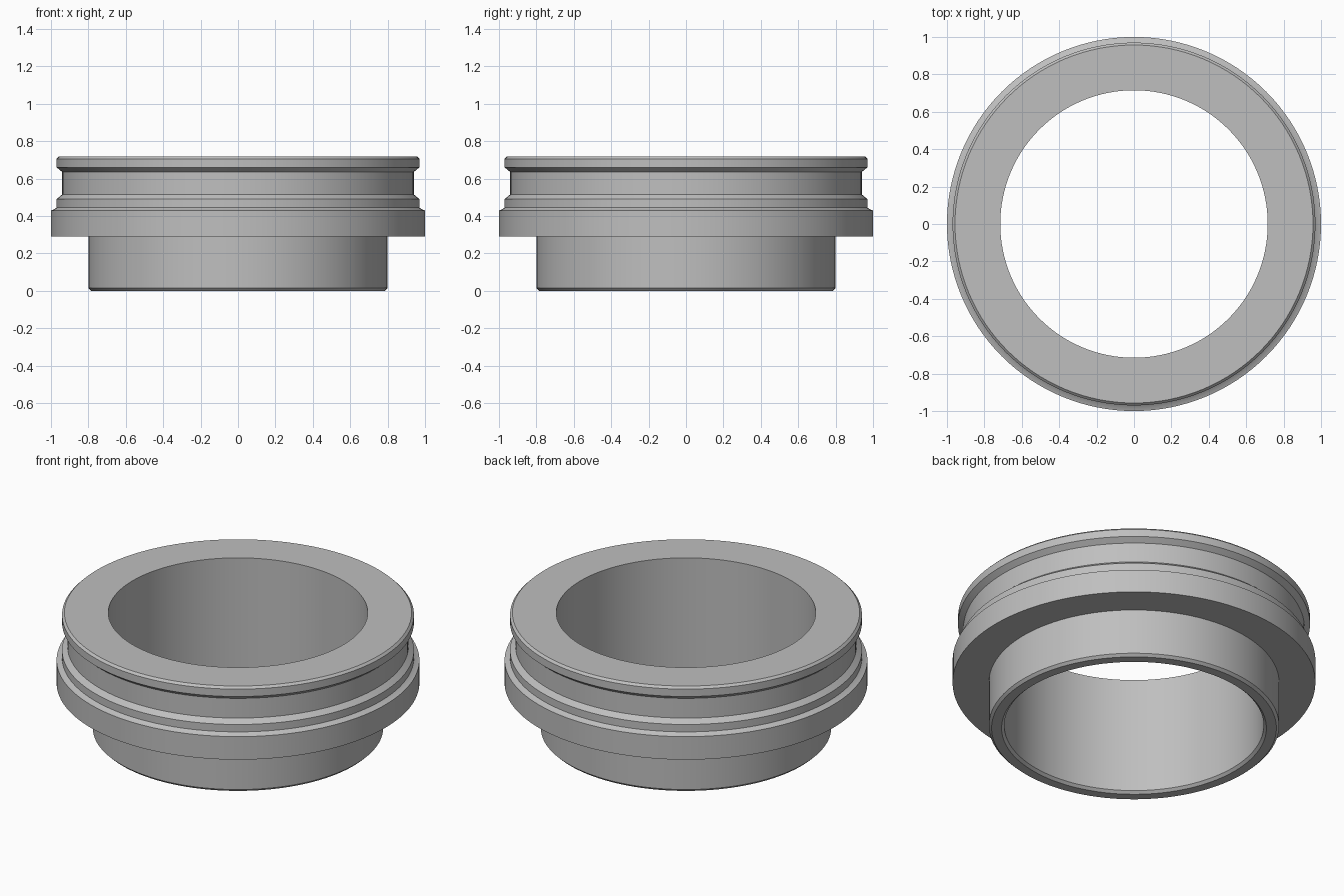
import bpy, bmesh
from math import radians, tau
from mathutils import Matrix

cube = bpy.data.objects.get("Cube")
if cube:
    bpy.data.objects.remove(cube, do_unlink=True)

SEGMENTS = 128

# Plain grey metal
metal = bpy.data.materials.new("grey metal")
metal.use_nodes = True
grey = (0.52, 0.52, 0.52, 1)
metal.diffuse_color = grey
metal.node_tree.nodes["Principled BSDF"].inputs["Base Color"].default_value = grey

# Closed ring cross-section as (radius, height)
profile = [
    (0.73, 0), (0.785, 0), (0.80, 0.015),               # bottom rim
    (0.80, 0.29), (1.0, 0.29), (1.0, 0.43),             # neck and flange
    (0.985, 0.435), (0.97, 0.445), (0.97, 0.49),        # lower shoulder
    (0.94, 0.515), (0.94, 0.635), (0.97, 0.66),         # groove
    (0.97, 0.705), (0.957, 0.718), (0.715, 0.718),      # top lip
    (0.715, 0.015),                                     # bore
]


def lathe(name, section):
    """Turn a closed section around the z axis."""
    bm = bmesh.new()
    rings = []
    for i in range(SEGMENTS):
        turn = Matrix.Rotation(tau * i / SEGMENTS, 3, 'Z')
        rings.append([bm.verts.new(turn @ Matrix.Translation((r, 0, z)).translation)
                      for r, z in section])
    n = len(section)
    for i, ring in enumerate(rings):
        nxt = rings[(i + 1) % SEGMENTS]
        for j in range(n):
            k = (j + 1) % n
            bm.faces.new((ring[j], nxt[j], nxt[k], ring[k]))
    bmesh.ops.recalc_face_normals(bm, faces=bm.faces)
    mesh = bpy.data.meshes.new(name)
    bm.to_mesh(mesh)
    bm.free()
    mesh.materials.append(metal)
    obj = bpy.data.objects.new(name, mesh)
    bpy.context.collection.objects.link(obj)
    return obj


# Flanged collar, smooth around with crisp rims
collar = lathe("flanged_collar", profile)
bpy.ops.object.select_all(action='DESELECT')
collar.select_set(True)
bpy.context.view_layer.objects.active = collar
bpy.ops.object.shade_smooth_by_angle(angle=radians(20))
